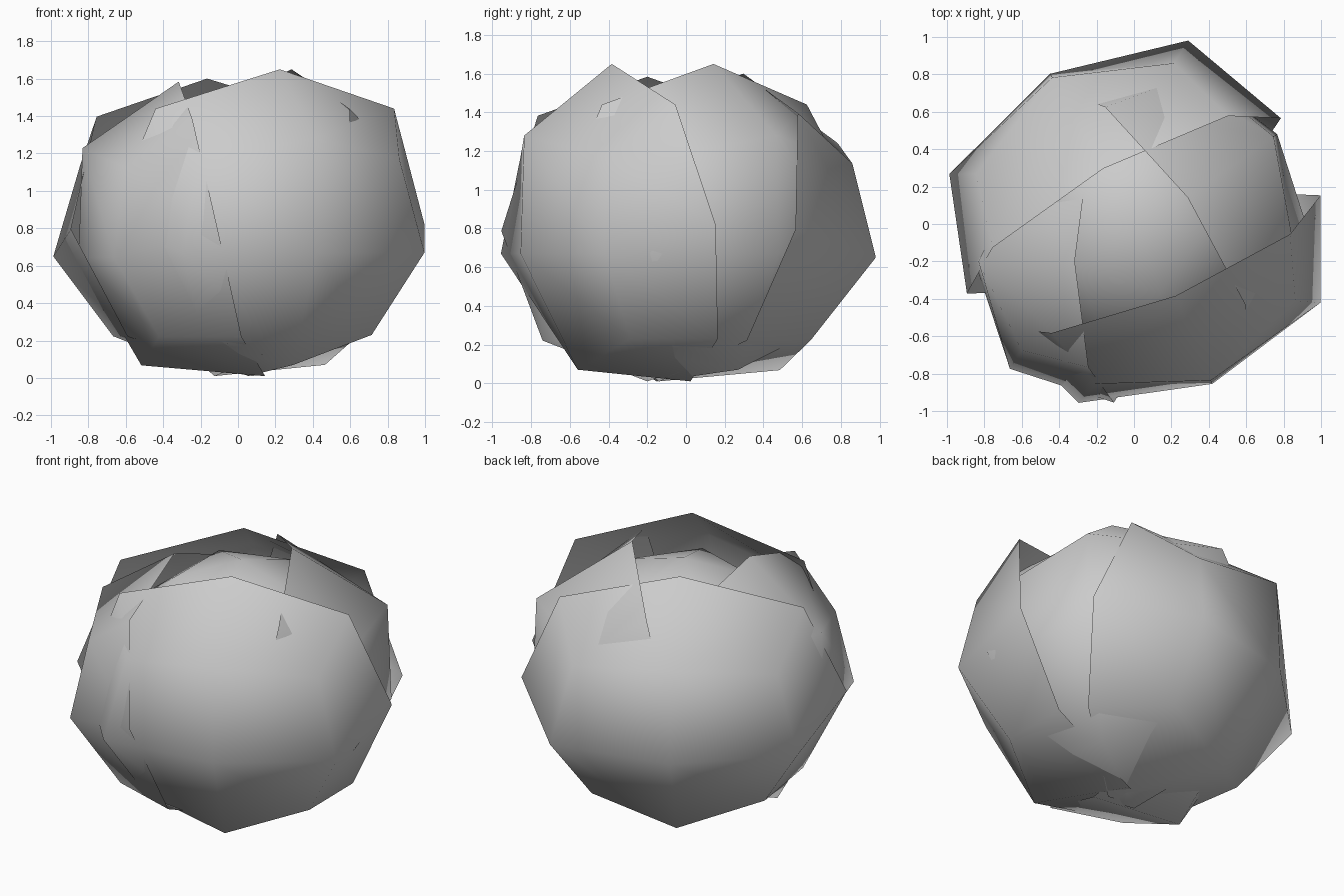
import bpy
from math import radians, cos, sin

cube = bpy.data.objects.get("Cube")
if cube:
    bpy.data.objects.remove(cube, do_unlink=True)

grey = bpy.data.materials.new("plain_grey")
grey.use_nodes = True
colour = (0.6, 0.6, 0.6, 1)
grey.diffuse_color = colour
grey.node_tree.nodes["Principled BSDF"].inputs["Base Color"].default_value = colour

# Half profile of one cupped leaf: (sideways, outward, height)
CENTRE = [(0, .93, 1.28), (0, .95, .67), (0, .63, .07)]
SIDE = [(.58, .71, 1.17), (.70, .77, .67), (.49, .54, .23)]
RIM = [(0, .44, 1.65), (.69, .37, 1.44), (.92, .24, .82), (.66, .12, .23), (0, 0, .01)]


def mirror(points):
    return [(-x, y, z) for x, y, z in points]


def leaf(name, angle, offset, width, depth, shift, height):
    # 3 x 3 outer panel, then a ring of 8 rim points
    panel = mirror(SIDE) + CENTRE + SIDE
    rim = RIM + mirror(RIM[3:0:-1])
    a = radians(angle)
    verts = []
    for u, n, z in panel + rim:
        d, n = offset + u * width, n * depth + shift
        verts.append((n * cos(a) - d * sin(a), n * sin(a) + d * cos(a), z * height))
    faces = [(c * 3 + r, c * 3 + r + 1, c * 3 + r + 4, c * 3 + r + 3)
             for c in range(2) for r in range(2)]
    border = [3, 6, 7, 8, 5, 2, 1, 0]
    for i in range(8):
        j = (i + 1) % 8
        faces.append((border[i], border[j], 9 + j, 9 + i))
    mesh = bpy.data.meshes.new(name)
    mesh.from_pydata(verts, [], faces)
    mesh.materials.append(grey)
    mesh.shade_smooth()
    obj = bpy.data.objects.new(name, mesh)
    bpy.context.collection.objects.link(obj)


# Four leaves wrapped around the heart
leaf("front_leaf", -67.5, .06, 1.0, 1.0, 0, 1.0)
leaf("right_leaf", 35.3, -.05, .94, 1.15, -.19, 1.0)
leaf("back_leaf", 119.2, 0, 1.045, 1.14, -.163, .97)
leaf("left_leaf", 180, .20, .82, 1.05, -.145, .96)

# Rounded heart that closes the opening at the top
bpy.ops.mesh.primitive_ico_sphere_add(subdivisions=2, radius=1, location=(.02, 0, .81))
heart = bpy.context.object
heart.name = "heart"
heart.scale = (.74, .74, .75)
heart.data.materials.append(grey)
heart.data.shade_smooth()
